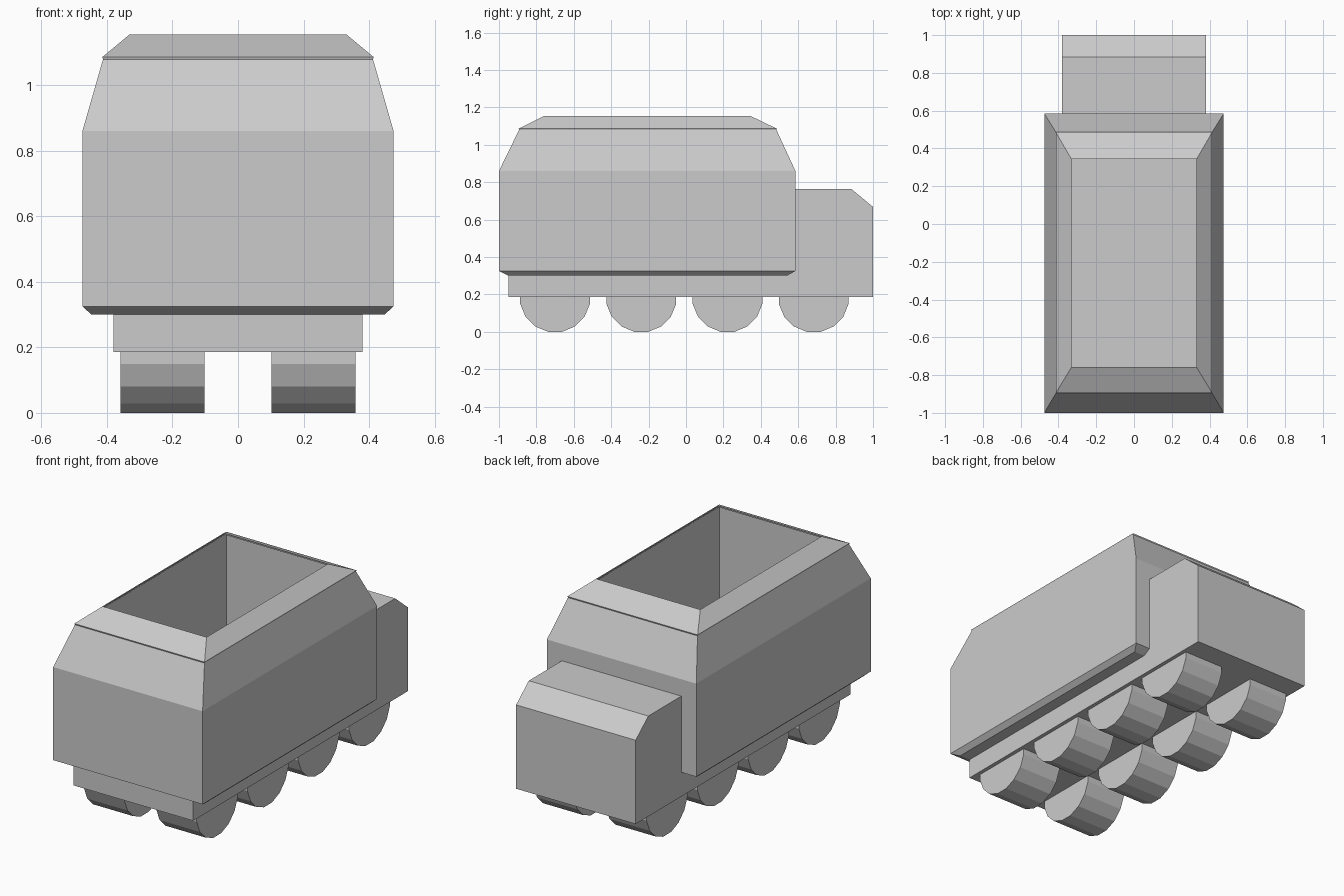
import bpy, bmesh, math
from mathutils import Matrix

if "Cube" in bpy.data.objects:
    bpy.data.objects.remove(bpy.data.objects["Cube"])


def finish(name, bm):
    bmesh.ops.recalc_face_normals(bm, faces=bm.faces)
    mesh = bpy.data.meshes.new(name)
    bm.to_mesh(mesh)
    bm.free()
    obj = bpy.data.objects.new(name, mesh)
    bpy.context.collection.objects.link(obj)
    return obj


def rect_loft(name, rings):
    """Stack rectangular rings (half width, y min, y max, z), capped at both ends."""
    bm = bmesh.new()
    loops = [[bm.verts.new(p) for p in ((-x, a, z), (x, a, z), (x, b, z), (-x, b, z))]
             for x, a, b, z in rings]
    for lo, hi in zip(loops, loops[1:]):
        for i in range(4):
            j = (i + 1) % 4
            bm.faces.new((lo[i], lo[j], hi[j], hi[i]))
    bm.faces.new(loops[0][::-1])
    bm.faces.new(loops[-1])
    return finish(name, bm)


def extrude_x(name, profile, x0, x1):
    """Extrude a closed y-z profile along x."""
    bm = bmesh.new()
    face = bm.faces.new([bm.verts.new((x0, y, z)) for y, z in profile])
    new = bmesh.ops.extrude_face_region(bm, geom=[face])["geom"]
    bmesh.ops.translate(bm, vec=(x1 - x0, 0, 0),
                        verts=[v for v in new if isinstance(v, bmesh.types.BMVert)])
    return finish(name, bm)


# Open cargo bin: outer shell, thin sloped rim plate, vertical inner walls, floor
rect_loft("cargo_bin", [
    (0.447, -0.95, 0.54, 0.30),
    (0.475, -1.00, 0.585, 0.325),
    (0.475, -1.00, 0.585, 0.86),
    (0.412, -0.893, 0.484, 1.079),
    (0.414, -0.895, 0.486, 1.086),
    (0.331, -0.758, 0.343, 1.155),
    (0.331, -0.758, 0.343, 1.147),
    (0.409, -0.890, 0.481, 1.079),
    (0.409, -0.890, 0.481, 0.33),
])

# Chassis and cab in one L-shaped profile
extrude_x("chassis_and_cab", [
    (-0.95, 0.186), (1.0, 0.186), (1.0, 0.668), (0.885, 0.763),
    (0.56, 0.763), (0.56, 0.31), (-0.95, 0.31),
], -0.38, 0.38)

# Four pairs of wheels: lower part of a 16-sided disc with a flat facet on the ground
R = 0.19
arc = [math.pi * (1 + (i + 0.5) / 8) for i in range(-1, 9)]
for i in range(4):
    profile = [(-0.70 + 0.461 * i + R * math.cos(a), 0.1864 + R * math.sin(a)) for a in arc]
    for side, x in (("left", -0.23), ("right", 0.23)):
        extrude_x(f"wheel_{side}_{i + 1}", profile, x - 0.128, x + 0.128)
